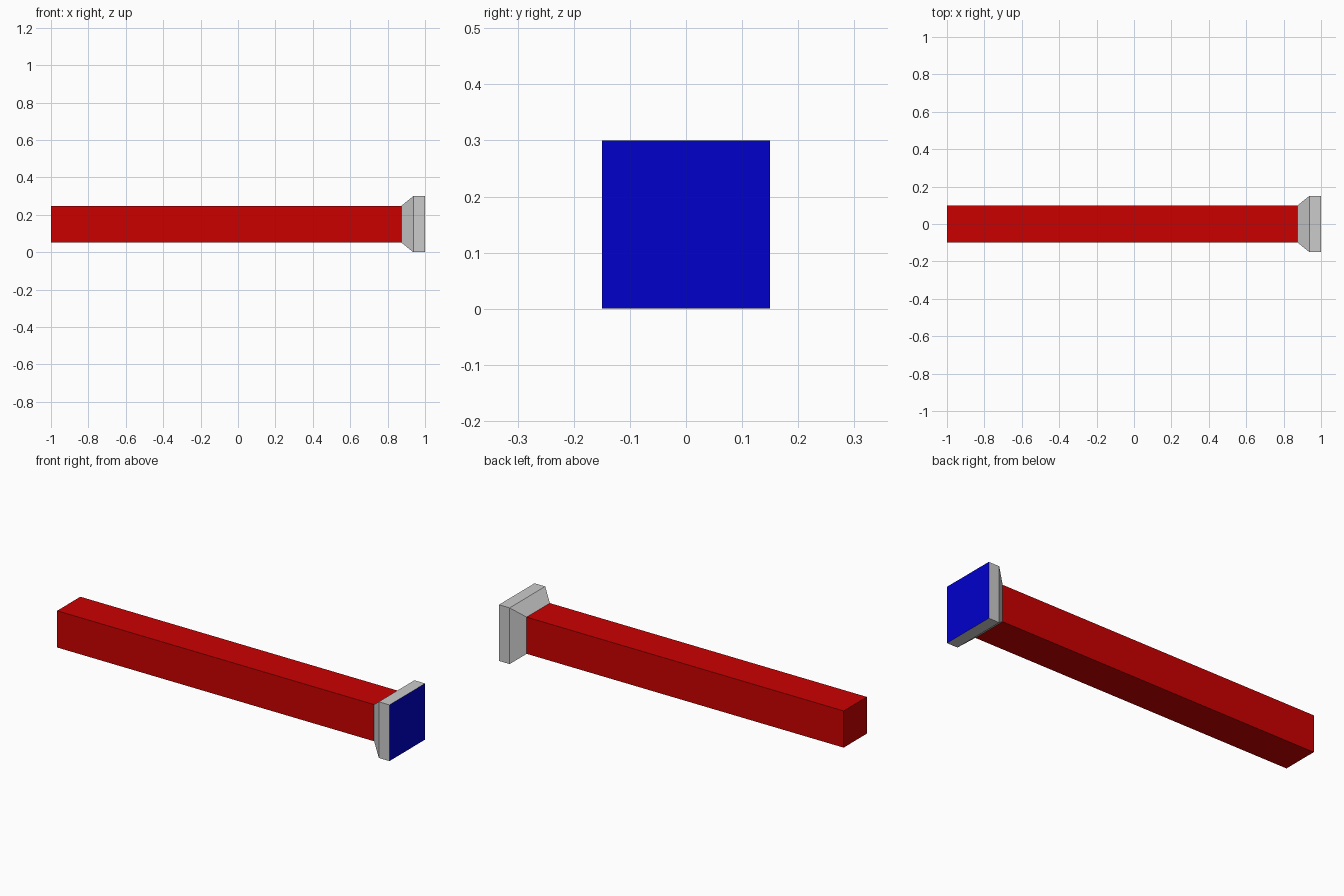
import bpy
import bmesh

old = bpy.data.objects.get("Cube")
if old:
    bpy.data.objects.remove(old, do_unlink=True)

MID_Z = 0.15


def material(name, rgb):
    mat = bpy.data.materials.new(name)
    mat.use_nodes = True
    mat.diffuse_color = (*rgb, 1)
    mat.node_tree.nodes["Principled BSDF"].inputs["Base Color"].default_value = (*rgb, 1)
    return mat


red = material("red", (0.6, 0, 0))
grey = material("light_grey", (0.6, 0.6, 0.6))
blue = material("blue", (0, 0, 0.6))


def square_loft(name, sections, mats):
    """Loft square sections (x, half width) along x, with end caps."""
    bm = bmesh.new()
    rings = []
    for x, h in sections:
        corners = ((-h, -h), (h, -h), (h, h), (-h, h))
        rings.append([bm.verts.new((x, y, MID_Z + z)) for y, z in corners])
    for a, b in zip(rings, rings[1:]):
        for i in range(4):
            j = (i + 1) % 4
            bm.faces.new((a[i], a[j], b[j], b[i]))
    bm.faces.new(rings[0])
    bm.faces.new(rings[-1])
    bmesh.ops.recalc_face_normals(bm, faces=bm.faces)
    # The outer end cap takes the last material
    for face in bm.faces:
        if face.normal.x > 0.9:
            face.material_index = len(mats) - 1
    mesh = bpy.data.meshes.new(name)
    bm.to_mesh(mesh)
    bm.free()
    for mat in mats:
        mesh.materials.append(mat)
    obj = bpy.data.objects.new(name, mesh)
    bpy.context.collection.objects.link(obj)
    return obj


# Long square beam
square_loft("beam", [(-1, 0.098), (0.873, 0.098)], [red])

# Flared end flange with a blue outer face
square_loft("end_flange", [(0.873, 0.098), (0.937, 0.15), (1, 0.15)], [grey, blue])
